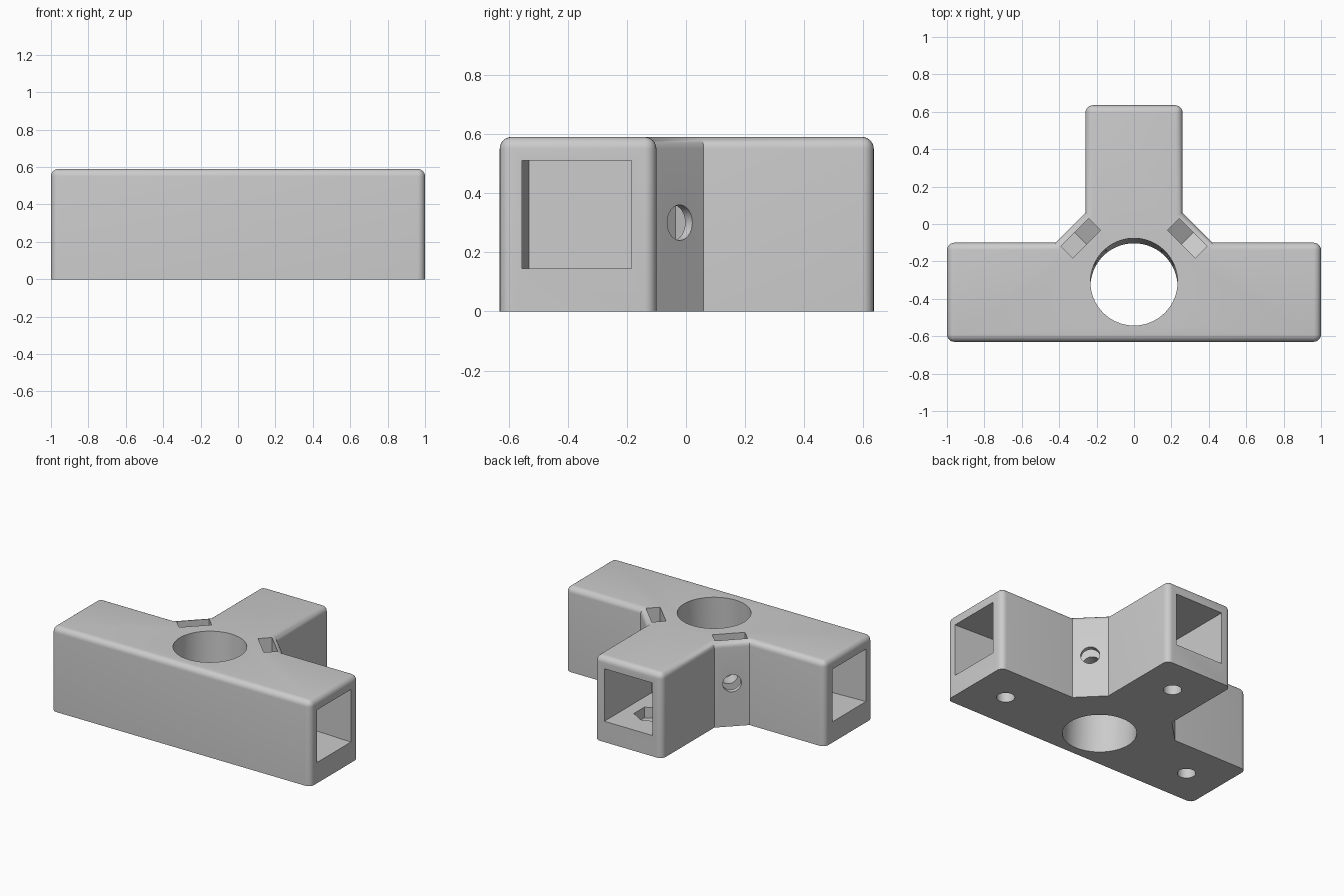
import bpy, bmesh, math
from mathutils import Matrix, Vector

cube = bpy.data.objects.get("Cube")
if cube:
    bpy.data.objects.remove(cube, do_unlink=True)

HEIGHT = 0.59
TILT = math.radians(2.6)
SOCKET_Z = 0.328
BAR_Y = -0.37

grey = bpy.data.materials.new("light grey plastic")
grey.use_nodes = True
colour = (0.6, 0.6, 0.6, 1)
grey.diffuse_color = colour
grey.node_tree.nodes["Principled BSDF"].inputs["Base Color"].default_value = colour


def make_object(name, bm):
    bmesh.ops.recalc_face_normals(bm, faces=bm.faces)
    mesh = bpy.data.meshes.new(name)
    bm.to_mesh(mesh)
    bm.free()
    mesh.materials.append(grey)
    obj = bpy.data.objects.new(name, mesh)
    bpy.context.collection.objects.link(obj)
    return obj


def box(name, size, matrix):
    bm = bmesh.new()
    bmesh.ops.create_cube(bm, size=1, matrix=matrix @ Matrix.Diagonal((*size, 1)))
    return make_object(name, bm)


def prism(name, sides, radius, depth, matrix):
    bm = bmesh.new()
    bmesh.ops.create_cone(bm, cap_ends=True, segments=sides, radius1=radius,
                          radius2=radius, depth=depth, matrix=matrix)
    return make_object(name, bm)


def at(x, y, z):
    return Matrix.Translation((x, y, z))


def turn(angle, axis):
    return Matrix.Rotation(angle, 4, axis)


# T-shaped body with chamfered inner corners
half = [(1, -0.63), (1, -0.10), (0.42, -0.10), (0.26, 0.06), (0.26, 0.635)]
outline = half + [(-x, y) for x, y in reversed(half)]
bm = bmesh.new()
base = bm.faces.new([bm.verts.new((x, y, 0)) for x, y in outline])
top = bmesh.ops.extrude_face_region(bm, geom=[base])["geom"]
bmesh.ops.translate(bm, vec=(0, 0, HEIGHT),
                    verts=[v for v in top if isinstance(v, bmesh.types.BMVert)])
bmesh.ops.recalc_face_normals(bm, faces=bm.faces)


# Round the top rim and the square upright corners
def is_rounded(edge):
    a, b = (v.co for v in edge.verts)
    if min(a.z, b.z) > 0.1:
        return True
    outer = abs(a.x) > 0.9 or a.y > 0.5
    return abs(a.z - b.z) > 0.1 and outer


bmesh.ops.bevel(bm, geom=[e for e in bm.edges if is_rounded(e)], offset=0.04,
                offset_type='OFFSET', segments=6, profile=0.5, affect='EDGES')
body = make_object("connector_body", bm)

cutters = []

# Main upright bore, leaning slightly
cutters.append(prism("bore", 96, 0.233, 1.4,
                     at(0, -0.323, HEIGHT / 2) @ turn(-TILT, 'X')))


# Square socket, screw hole and nut recess; local +x points out of the arm
def arm_cutters(name, frame, lean):
    depth = 0.52
    cutters.append(box(name + "_socket", (2 * depth, 0.37, 0.366),
                       frame @ at(0, 0, SOCKET_Z) @ turn(lean, 'Z')))
    cutters.append(prism(name + "_screw_hole", 32, 0.058, 0.4, frame @ at(-0.26, 0, 0.05)))
    cutters.append(prism(name + "_nut_recess", 6, 0.115, 0.16,
                         frame @ at(-0.26, 0, 0.15) @ turn(math.pi / 2, 'Z')))


arm_cutters("left_arm", at(1, BAR_Y, 0), -TILT)
arm_cutters("right_arm", at(-1, BAR_Y, 0) @ turn(math.pi, 'Z'), TILT)
arm_cutters("back_arm", at(0, 0.635, 0) @ turn(math.pi / 2, 'Z'), 0)

# Clamp screw holes through the chamfers, with nut slots open at the top
NUT_RADIUS = 0.121
for name, side in (("left", 1), ("right", -1)):
    angle = math.pi / 4 if side > 0 else math.pi * 3 / 4
    nut = at(side * 0.285, -0.077, 0.3) @ turn(angle, 'Z')
    cutters.append(prism(name + "_clamp_hole", 32, 0.06, 0.4,
                         nut @ turn(math.pi / 2, 'Y')))
    # Pointed-bottom slot profile, extruded along the screw axis
    w = NUT_RADIUS * math.sqrt(3) / 2
    profile = [(0, -NUT_RADIUS), (w, -NUT_RADIUS / 2), (w, 0.4), (-w, 0.4), (-w, -NUT_RADIUS / 2)]
    bm = bmesh.new()
    face = bm.faces.new([bm.verts.new(nut @ Vector((-0.045, y, z))) for y, z in profile])
    geom = bmesh.ops.extrude_face_region(bm, geom=[face])["geom"]
    shift = nut.to_3x3() @ Vector((0.09, 0, 0))
    bmesh.ops.translate(bm, vec=shift, verts=[v for v in geom if isinstance(v, bmesh.types.BMVert)])
    cutters.append(make_object(name + "_nut_slot", bm))

# Cut every opening, then bake the result and drop the cutters
for cutter in cutters:
    cutter.hide_render = True
    mod = body.modifiers.new(cutter.name, 'BOOLEAN')
    mod.operation = 'DIFFERENCE'
    mod.solver = 'EXACT'
    mod.object = cutter
bpy.context.view_layer.update()
result = bpy.data.meshes.new_from_object(body.evaluated_get(bpy.context.evaluated_depsgraph_get()))
body.modifiers.clear()
body.data = result
result.materials.clear()
result.materials.append(grey)
for poly in result.polygons:
    poly.material_index = 0
for cutter in cutters:
    bpy.data.objects.remove(cutter, do_unlink=True)

bpy.ops.object.select_all(action='DESELECT')
body.select_set(True)
bpy.context.view_layer.objects.active = body
bpy.ops.object.shade_smooth_by_angle(angle=math.radians(30))
